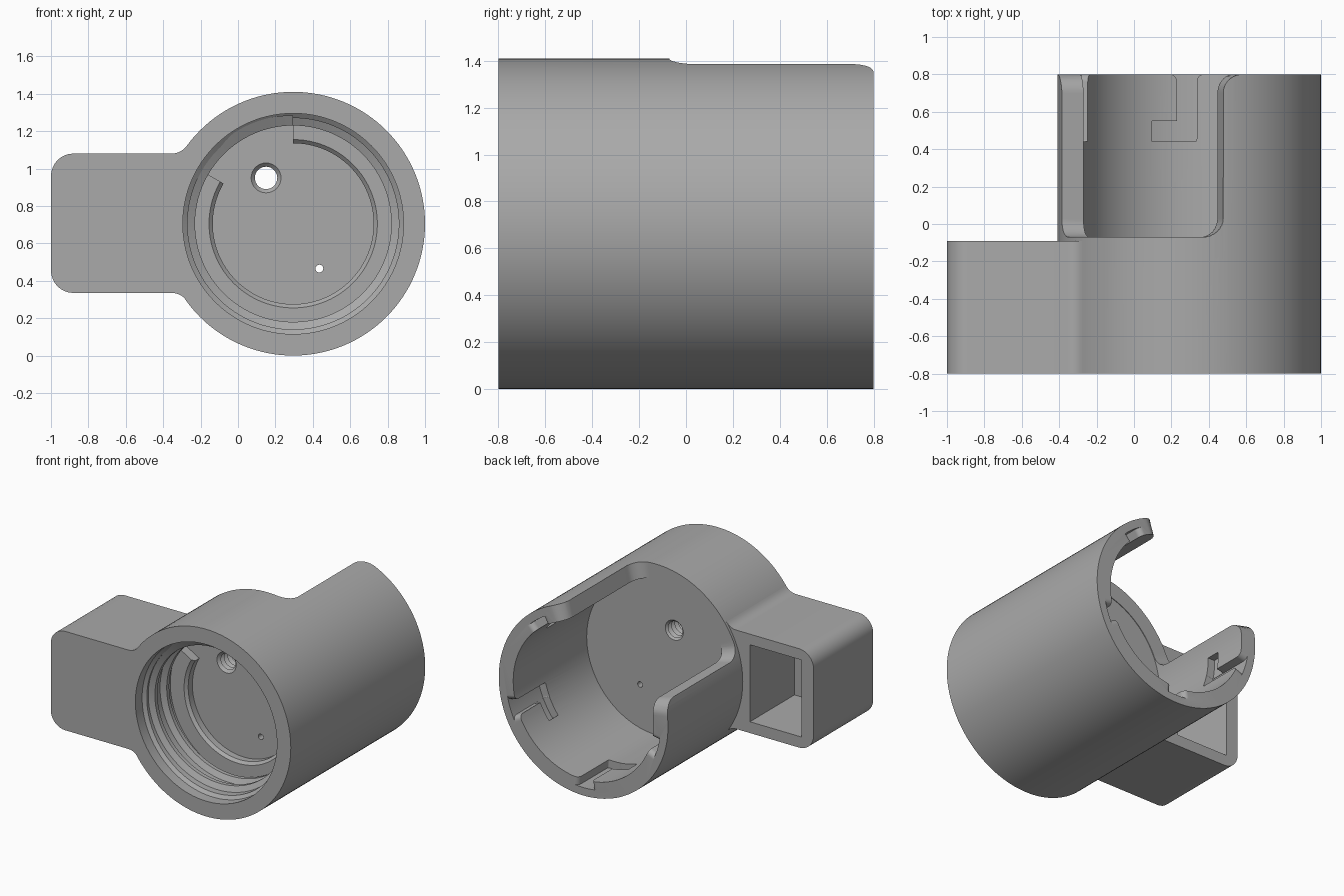
import bpy
import bmesh
from math import sin, cos, pi, radians, sqrt, atan2

old = bpy.data.objects.get("Cube")
if old:
    bpy.data.objects.remove(old, do_unlink=True)

CX, CZ, R = 0.295, 0.705, 0.705      # barrel axis and outer radius
FRONT, BACK = -0.8, 0.8
LUG_BACK = -0.09

grey = bpy.data.materials.new("matte grey")
grey.use_nodes = True
grey.diffuse_color = (0.4, 0.4, 0.4, 1)
grey.node_tree.nodes["Principled BSDF"].inputs["Base Color"].default_value = (0.4, 0.4, 0.4, 1)


def finish(name, bm):
    bmesh.ops.recalc_face_normals(bm, faces=bm.faces)
    mesh = bpy.data.meshes.new(name)
    bm.to_mesh(mesh)
    bm.free()
    mesh.materials.append(grey)
    ob = bpy.data.objects.new(name, mesh)
    bpy.context.collection.objects.link(ob)
    return ob


def sweep(name, stations, closed=False, cx=CX, cz=CZ):
    """Solid through (angle, [(radius, y), ...]) cross-sections around a y axis."""
    bm = bmesh.new()
    rings = [[bm.verts.new((cx + r * cos(radians(a)), y, cz + r * sin(radians(a))))
              for r, y in prof] for a, prof in stations]
    n = len(rings[0])
    pairs = list(zip(rings, rings[1:]))
    if closed:
        pairs.append((rings[-1], rings[0]))
    for p, q in pairs:
        for i in range(n - (1 if closed else 0)):
            j = (i + 1) % n
            bm.faces.new((p[i], p[j], q[j], q[i]))
    if closed:
        bm.faces.new([r[0] for r in rings])
        bm.faces.new([r[-1] for r in rings])
    else:
        bm.faces.new(rings[0])
        bm.faces.new(rings[-1])
    return finish(name, bm)


def lathe(name, profile, n=128, cx=CX, cz=CZ):
    return sweep(name, [(360 * i / n, profile) for i in range(n)], True, cx, cz)


def prism(name, outline, y0, y1):
    bm = bmesh.new()
    a = [bm.verts.new((x, y0, z)) for x, z in outline]
    b = [bm.verts.new((x, y1, z)) for x, z in outline]
    bm.faces.new(a)
    bm.faces.new(b)
    for i in range(len(a)):
        j = (i + 1) % len(a)
        bm.faces.new((a[i], a[j], b[j], b[i]))
    return finish(name, bm)


def arc(cx, cz, r, a0, a1, n=8):
    return [(cx + r * cos(radians(a0 + (a1 - a0) * i / n)),
             cz + r * sin(radians(a0 + (a1 - a0) * i / n))) for i in range(n + 1)]


def block(r0, r1, y0, y1):
    return [(r0, y0), (r1, y0), (r1, y1), (r0, y1)]


def notch(name, a0, a1, y0, r0, r1, flare, fillet, steps):
    """Open-ended wall cut with rounded floor corners and a flared mouth."""
    deg = 180 / pi / 0.64
    left = []
    for i in range(9):
        t = pi / 2 * i / 8
        left.append((a0 - flare * deg * (1 - sin(t)), BACK - flare * (1 - cos(t))))
    for i in range(9):
        t = pi / 2 * i / 8
        left.append((a0 + 0.03 + fillet * deg * (1 - cos(t)), y0 + fillet * (1 - sin(t))))
    right = [(a0 + a1 - a, y) for a, y in reversed(left)]
    s, e = left[-1][0], right[0][0]
    floor = [(s + (e - s) * i / steps, y0) for i in range(1, steps)]
    return sweep(name, [(a, block(r0, r1, y, BACK + 0.1)) for a, y in left + floor + right])


def boolean(target, cutter, operation="DIFFERENCE"):
    mod = target.modifiers.new("cut", "BOOLEAN")
    mod.operation, mod.solver, mod.object = operation, "EXACT", cutter
    dg = bpy.context.evaluated_depsgraph_get()
    mesh = bpy.data.meshes.new_from_object(target.evaluated_get(dg))
    target.modifiers.clear()
    target.data = mesh
    bpy.data.objects.remove(cutter, do_unlink=True)


# Barrel
body = lathe("body", [(R, FRONT), (R, BACK)])

# Side lug: rounded outer corners, filleted into the barrel
top, bottom, c, f = 1.08, 0.335, 0.12, 0.1
dz = top + f - CZ
dx = sqrt((R + f) ** 2 - dz * dz)
join = 180 - atan2(dz, dx) * 180 / pi
upper = arc(CX - dx, top + f, f, join - 180, -90)
lower = [(x, top + bottom - z) for x, z in reversed(upper)]
outline = upper + arc(-1 + c, top - c, c, 90, 180) + arc(-1 + c, bottom + c, c, 180, 270)
outline += lower + arc(CX, CZ, 0.65, 360 - join, join, 6)
boolean(body, prism("lug", outline, FRONT, LUG_BACK), "UNION")

# Lug pocket, open to the back
boolean(body, prism("pocket", [(-0.9, 0.42), (-0.47, 0.42), (-0.47, 1.0), (-0.9, 1.0)],
                    -0.62, 0.0))

# Front socket and rear chamber, leaving a divider between them
boolean(body, lathe("socket", [(0.59, -0.9), (0.59, -0.72), (0.565, -0.7), (0.565, -0.35)]))
boolean(body, lathe("chamber", [(0.585, -0.075), (0.585, 0.9)]))

# Divider holes: one threaded, one plain
threads = [(0.08, -0.4)] + [(0.08 if i % 2 == 0 else 0.06, -0.35 + 0.02 * i) for i in range(15)]
boolean(body, lathe("screw_hole", threads + [(0.08, 0.0)], 32, 0.15, 0.95))
boolean(body, lathe("pin_hole", [(0.021, -0.5), (0.021, 0.1)], 24, 0.435, 0.465))

# Quarter-turn opening in the chamber wall
boolean(body, notch("opening", 75, 165, -0.07, 0.45, 1.0, 0.1, 0.1, 30))

# Five L-shaped locking grooves; the one inside the opening is skipped
for k in (0, 1, 2, 4):
    turn = 72 * k
    boolean(body, notch("groove_entry", 263.6 + turn, 274 + turn, 0.44,
                        0.5, 0.645, 0.04, 0.01, 5))
    foot = [(250 + turn + 2 * i, block(0.5, 0.643, 0.442, 0.55)) for i in range(9)]
    boolean(body, sweep("groove_foot", foot))

# Helical thread in the socket
pitch, turns, n = 0.14, 2, 96
ridge = []
for i in range(turns * n + 1):
    y = -0.68 + pitch * i / n
    ridge.append((90 + 360 * i / n, [(0.58, y - 0.045), (0.525, y - 0.015),
                                     (0.525, y + 0.015), (0.58, y + 0.045)]))
thread = sweep("socket_thread", ridge)

# Stop ledge on the divider, with a bevelled inner edge and a gap
ledge_profile = [(0.6, -0.42), (0.45, -0.42), (0.43, -0.4), (0.43, -0.34), (0.6, -0.34)]
ledge = sweep("stop_ledge", [(150 + 3 * i, ledge_profile) for i in range(101)])

# Smooth curved walls, crisp edges
bpy.ops.object.select_all(action="DESELECT")
for ob in (body, thread, ledge):
    ob.select_set(True)
bpy.context.view_layer.objects.active = body
bpy.ops.object.shade_smooth_by_angle(angle=radians(25))
